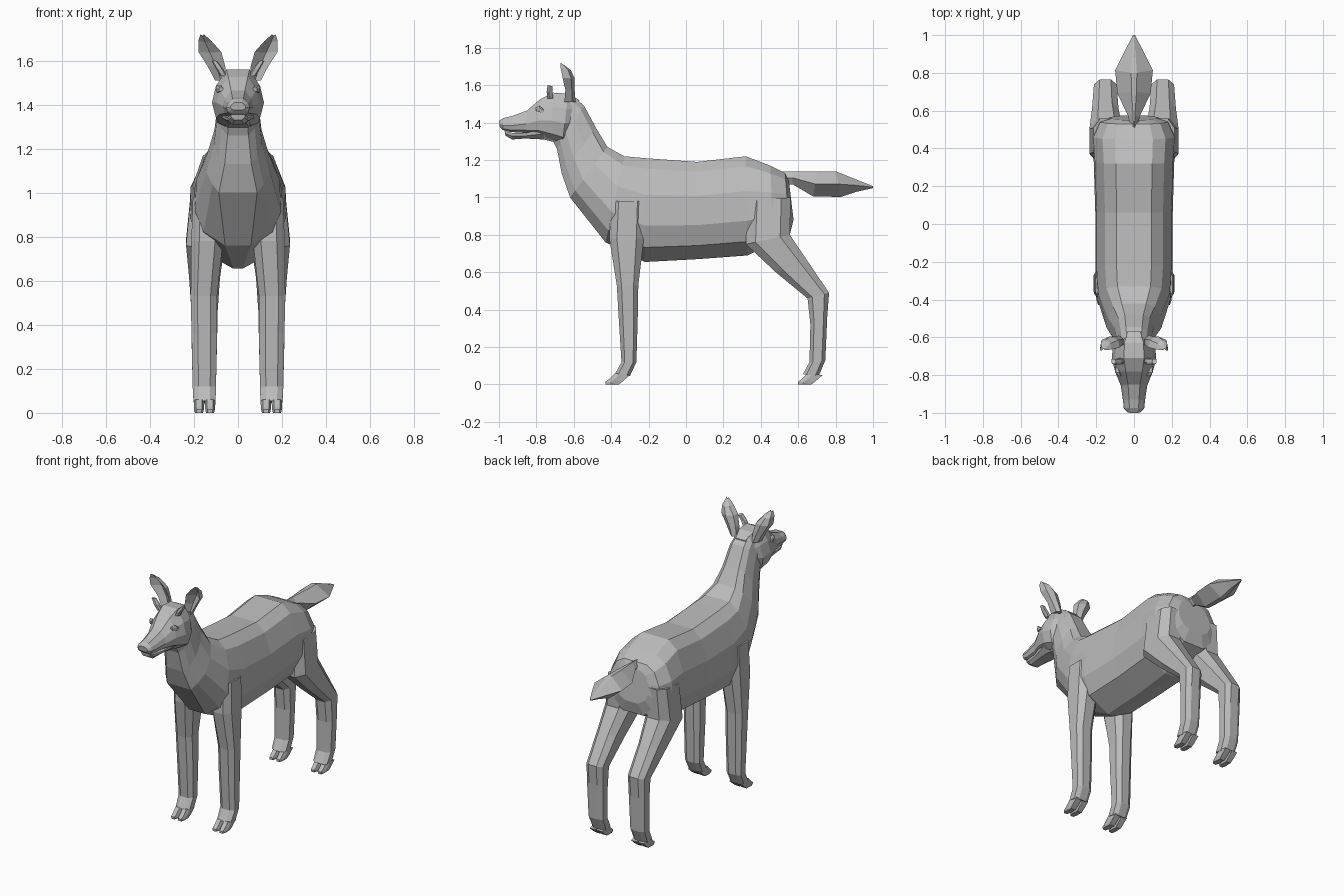
import bpy, bmesh

fur = bpy.data.materials.new("grey fur")
fur.diffuse_color = (0.5, 0.5, 0.5, 1)


def loft(name, rings, profile, mirror=False):
    """Skin rings (y0, z0, y1, z1, centre x, half width) with a (t, u) profile."""
    bm = bmesh.new()
    loops = []
    for y0, z0, y1, z1, cx, hw, *extra in rings:
        pts = profile(*extra) if callable(profile) else profile
        loops.append([bm.verts.new((cx + u * hw, y0 + (y1 - y0) * t, z0 + (z1 - z0) * t))
                      for t, u in pts])
    n = len(loops[0])
    for a, b in zip(loops, loops[1:]):
        for i in range(n):
            j = (i + 1) % n
            bm.faces.new((a[i], a[j], b[j], b[i]))
    bm.faces.new(loops[0])
    bm.faces.new(loops[-1])
    bmesh.ops.recalc_face_normals(bm, faces=bm.faces)
    me = bpy.data.meshes.new(name)
    bm.to_mesh(me)
    bm.free()
    me.materials.append(fur)
    ob = bpy.data.objects.new(name, me)
    bpy.context.collection.objects.link(ob)
    if mirror:
        ob.modifiers.new("Mirror", 'MIRROR')
    return ob


def both(half):
    """Close a right-hand half profile with its reflection."""
    return half + [(t, -u) for t, u in reversed(half)]


def trunk(keel):
    return both([(0, .45), (.1, .75), (.35, .97), (.65, 1), (.86, .8), (1, keel)])


OCT = both([(0, .5), (.22, 1), (.78, 1), (1, .5)])
BOX = both([(0, .6), (.35, 1), (1, .8)])

# neck and torso
loft("body", [
    (-.60, 1.54, -.72, 1.32, 0, .085, .5),
    (-.545, 1.49, -.69, 1.26, 0, .095, .5),
    (-.48, 1.37, -.665, 1.13, 0, .11, .55),
    (-.42, 1.27, -.62, 1.0, 0, .145, .6),
    (-.33, 1.22, -.43, .76, 0, .195, .3),
    (-.22, 1.21, -.22, .655, 0, .205, .1),
    (.06, 1.19, .06, .67, 0, .205, .1),
    (.32, 1.22, .33, .69, 0, .213, .15),
    (.45, 1.17, .47, .76, 0, .222, .3),
    (.53, 1.13, .555, .80, 0, .185, .4),
    (.55, 1.09, .575, .88, 0, .12, .4)], trunk)

# skull and upper muzzle
loft("head", [
    (-.57, 1.52, -.62, 1.33, 0, .075),
    (-.63, 1.555, -.66, 1.29, 0, .112),
    (-.71, 1.56, -.72, 1.31, 0, .118),
    (-.78, 1.525, -.79, 1.335, 0, .098),
    (-.85, 1.465, -.86, 1.345, 0, .070),
    (-.93, 1.435, -.94, 1.35, 0, .058),
    (-.975, 1.425, -.98, 1.36, 0, .054),
    (-1.0, 1.41, -.995, 1.375, 0, .035)],
    both([(0, .45), (.3, .85), (.6, 1), (.88, .85), (1, .5)]))

# lower jaw
loft("jaw", [
    (-.67, 1.40, -.66, 1.285, 0, .095),
    (-.76, 1.37, -.76, 1.31, 0, .078),
    (-.86, 1.343, -.86, 1.315, 0, .055),
    (-.93, 1.345, -.93, 1.31, 0, .046),
    (-.97, 1.355, -.965, 1.33, 0, .032)],
    both([(0, 1), (.5, .95), (1, .55)]))

# eyes and brow knobs
loft("eye", [
    (-.765, 1.475, -.755, 1.455, .09, .01),
    (-.785, 1.49, -.78, 1.455, .087, .014),
    (-.805, 1.48, -.80, 1.46, .077, .01)], BOX, True)
loft("horn_bud", [
    (-.74, 1.53, -.71, 1.53, .065, .016),
    (-.745, 1.565, -.715, 1.565, .085, .016),
    (-.74, 1.60, -.715, 1.595, .108, .012)], BOX, True)

# ears, hollow toward the front
loft("ear", [
    (-.65, 1.51, -.59, 1.51, .078, .026),
    (-.645, 1.575, -.595, 1.57, .098, .040),
    (-.66, 1.64, -.595, 1.635, .128, .052),
    (-.67, 1.69, -.615, 1.68, .150, .030),
    (-.67, 1.72, -.655, 1.71, .162, .008)],
    [(.1, -1), (.65, 0), (0, 1), (.7, .85), (1, 0), (.7, -.85)], True)

# front and hind legs
loft("front_leg", [
    (-.40, .98, -.22, .98, .14, .065),
    (-.41, .78, -.225, .78, .14, .072),
    (-.37, .53, -.255, .53, .155, .060),
    (-.36, .36, -.258, .36, .153, .058),
    (-.345, .12, -.265, .12, .153, .053),
    (-.38, .055, -.30, .045, .152, .050)], OCT, True)
loft("hind_leg", [
    (.33, .98, .56, 1.0, .14, .075),
    (.32, .75, .555, .80, .148, .088),
    (.48, .60, .65, .66, .152, .070),
    (.65, .46, .765, .49, .152, .060),
    (.665, .32, .755, .36, .153, .058),
    (.66, .12, .745, .13, .153, .053),
    (.625, .055, .71, .045, .152, .050)], OCT, True)

# cloven hooves, two toes per foot
for name, y in (("front_hoof", -.36), ("hind_hoof", .67)):
    for side, x in (("inner", .127), ("outer", .177)):
        loft(f"{name}_{side}", [
            (y - .02, .06, y + .06, .05, x, .024),
            (y - .05, .03, y + .02, .015, x, .0235),
            (y - .07, .015, y, 0, x, .021),
            (y - .07, 0, y - .005, 0, x, .018)], BOX, True)

# tail
loft("tail", [
    (.50, 1.14, .52, 1.07, 0, .02),
    (.57, 1.14, .57, 1.07, 0, .03),
    (.70, 1.14, .68, 1.005, 0, .088),
    (.80, 1.14, .83, 1.003, 0, .100),
    (.90, 1.10, .91, 1.03, 0, .055),
    (1.0, 1.06, 1.0, 1.05, 0, .005)],
    both([(0, .15), (.5, 1), (1, .15)]))
